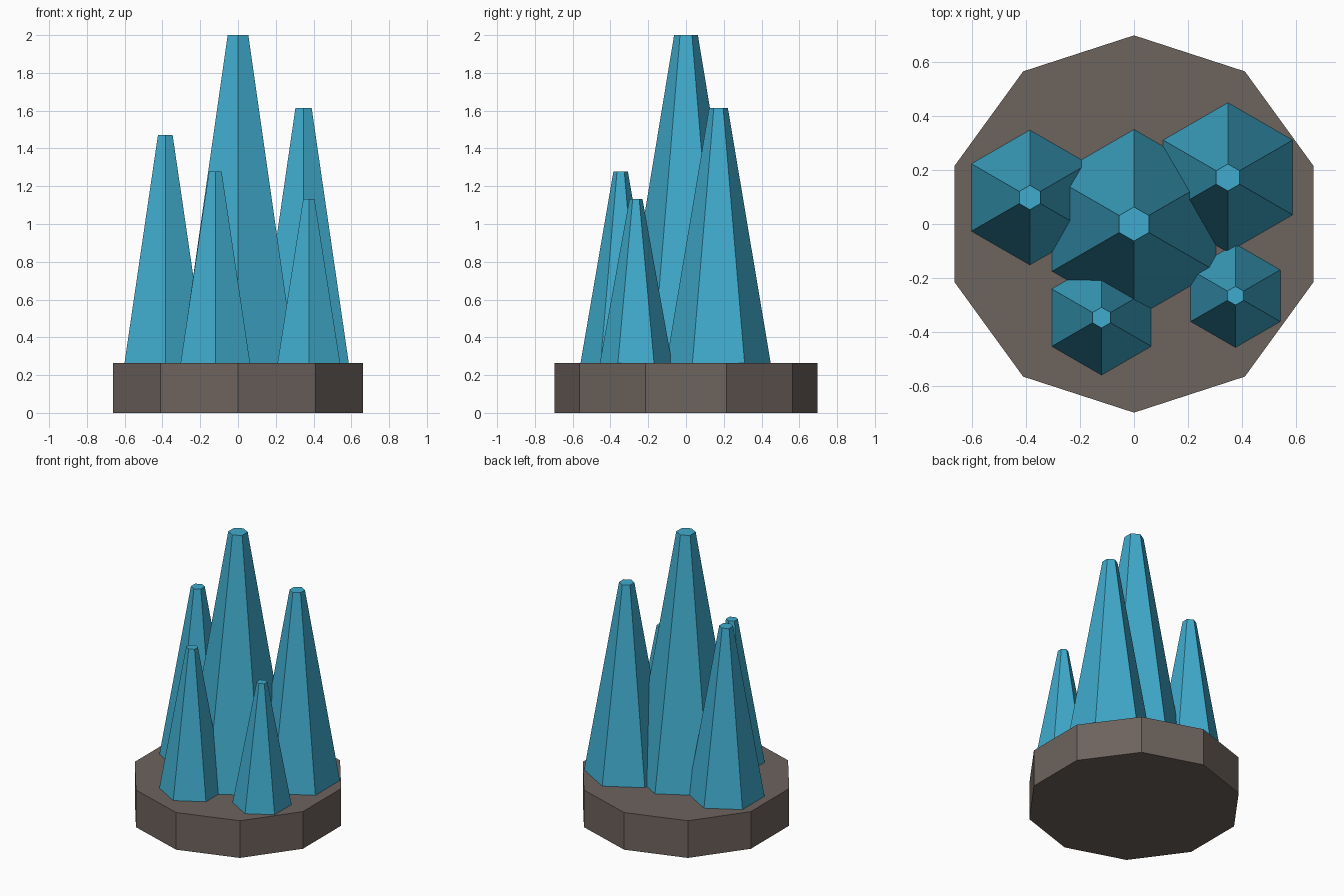
import bpy

if "Cube" in bpy.data.objects:
    bpy.data.objects.remove(bpy.data.objects["Cube"])


def material(name, color):
    mat = bpy.data.materials.new(name)
    mat.diffuse_color = color
    mat.use_nodes = True
    mat.node_tree.nodes["Principled BSDF"].inputs["Base Color"].default_value = mat.diffuse_color
    return mat


def tapered_prism(name, sides, x, y, z0, z1, r_bottom, r_top, mat):
    # First vertex of the primitive points along +y
    bpy.ops.mesh.primitive_cone_add(vertices=sides, radius1=r_bottom, radius2=r_top,
                                    depth=z1 - z0, location=(x, y, (z0 + z1) / 2))
    obj = bpy.context.object
    obj.name = name
    obj.data.materials.append(mat)
    return obj


rock = material("rock", (0.155, 0.125, 0.11, 1))
crystal = material("crystal", (0.05, 0.41, 0.61, 1))

BASE_TOP = 0.265
TAPER = 0.18      # tip radius relative to foot radius
SINK = 0.005      # crystals are set slightly into the rock

# Ten-sided rock base
tapered_prism("rock_base", 10, 0, 0, 0, BASE_TOP, 0.697, 0.697, rock)

# Six-sided crystals: x, y, foot radius, tip height
crystals = {
    "crystal_centre": (0, 0, 0.35, 2.0),
    "crystal_right": (0.347, 0.172, 0.277, 1.613),
    "crystal_left": (-0.385, 0.098, 0.25, 1.47),
    "crystal_front": (-0.12, -0.346, 0.213, 1.278),
    "crystal_front_right": (0.375, -0.265, 0.192, 1.132),
}
for name, (x, y, radius, top) in crystals.items():
    tapered_prism(name, 6, x, y, BASE_TOP - SINK, top, radius, radius * TAPER, crystal)
